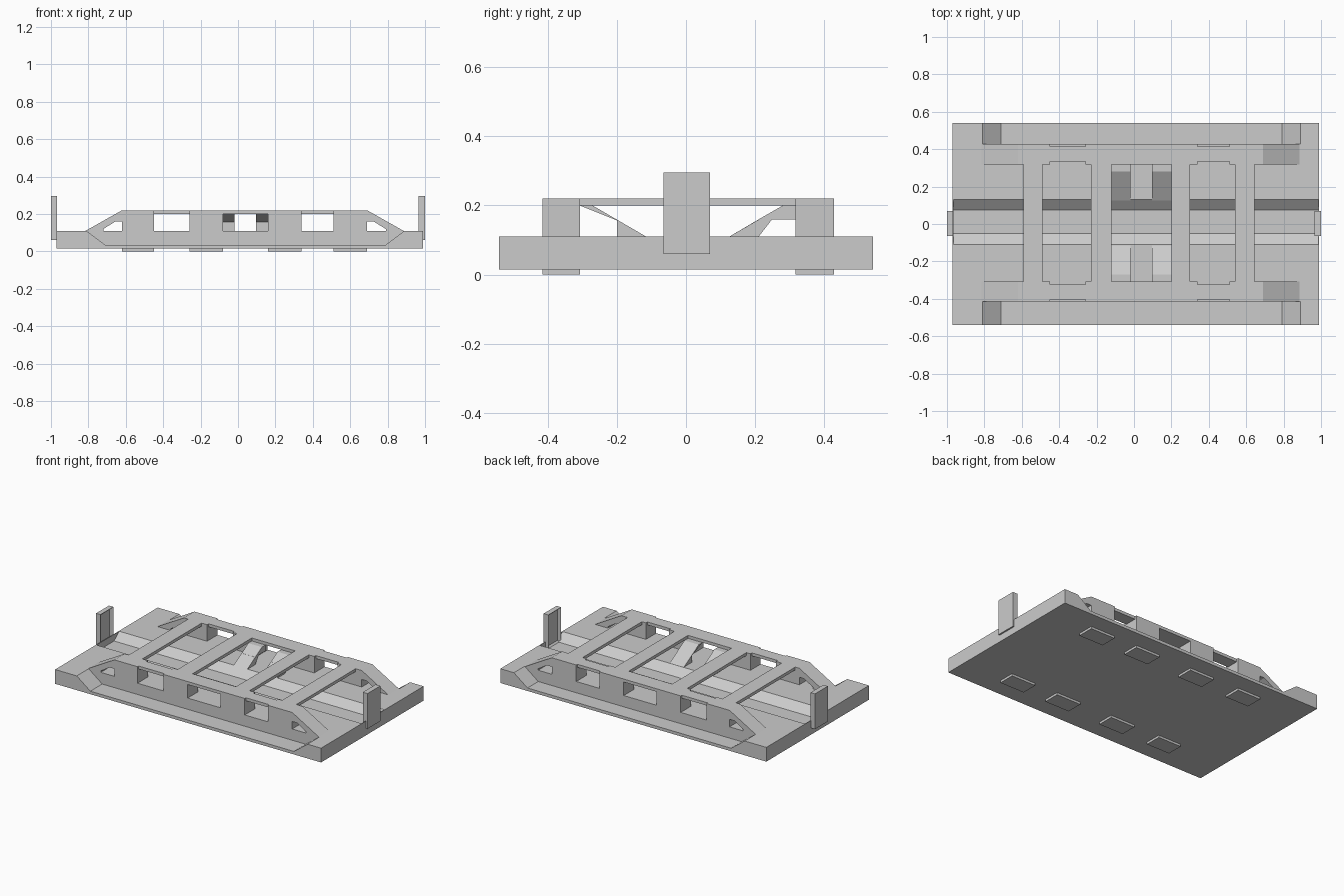
import bpy, bmesh

cube = bpy.data.objects.get("Cube")
if cube:
    bpy.data.objects.remove(cube, do_unlink=True)

grey = bpy.data.materials.new("plain grey")
grey.use_nodes = True
grey.diffuse_color = (0.6, 0.6, 0.6, 1)
grey.node_tree.nodes["Principled BSDF"].inputs["Base Color"].default_value = (0.6, 0.6, 0.6, 1)


def finish(name, bm):
    bmesh.ops.recalc_face_normals(bm, faces=bm.faces)
    mesh = bpy.data.meshes.new(name)
    bm.to_mesh(mesh)
    bm.free()
    mesh.materials.append(grey)
    obj = bpy.data.objects.new(name, mesh)
    bpy.context.collection.objects.link(obj)
    return obj


def prism(name, axis, profile, start, end):
    """Extrude a profile along x (profile in yz) or along y (profile in xz)."""
    bm = bmesh.new()
    place = (lambda a, b, t: (t, a, b)) if axis == "x" else (lambda a, b, t: (a, t, b))
    face = bm.faces.new([bm.verts.new(place(a, b, start)) for a, b in profile])
    grown = bmesh.ops.extrude_face_region(bm, geom=[face])["geom"]
    step = place(0, 0, end - start)
    bmesh.ops.translate(bm, vec=step, verts=[v for v in grown if isinstance(v, bmesh.types.BMVert)])
    return finish(name, bm)


def box(name, x, y, z):
    return prism(name, "y", [(x[0], z[0]), (x[1], z[0]), (x[1], z[1]), (x[0], z[1])], *y)


LEFT, RIGHT, BASE, DECK, TOP = -0.97, 0.99, 0.015, 0.11, 0.22
UNDER = 0.2
FRONT, BACK = (-0.415, -0.307), (0.317, 0.427)

# Deck slab with a sloped central channel closed at both ends
prism("deck_slab", "x", [
    (FRONT[0], BASE), (BACK[1], BASE), (BACK[1], DECK), (0.13, DECK),
    (0.075, 0.066), (-0.05, 0.066), (-0.11, DECK), (FRONT[0], DECK)], LEFT, RIGHT)
for x in (LEFT, RIGHT - 0.004):
    box("channel_end", (x, x + 0.004), (-0.11, 0.13), (0.03, DECK))

# Outer ledges with a recess that has sloped ends
ledge = [(LEFT, BASE), (RIGHT, BASE), (RIGHT, DECK), (0.89, DECK),
         (0.79, 0.035), (-0.71, 0.035), (-0.81, DECK), (LEFT, DECK)]
prism("front_ledge", "y", ledge, -0.54, FRONT[0])
prism("back_ledge", "y", ledge, BACK[1], 0.54)

# Side walls: columns through the deck, rails above the windows, sloped ends
columns = [(-0.62, -0.45), (-0.26, -0.08), (0.16, 0.34), (0.51, 0.69)]
for side, y in (("front", FRONT), ("back", BACK)):
    for x in columns:
        box(side + "_column", x, y, (0, TOP))
    for i in range(3):
        inset = 0 if i == 1 else 0.016
        if side == "front":
            span = (y[0] + 0.012 * (i != 1), y[1] - inset)
        else:
            span = (y[0] + inset, y[1] - 0.012 * (i != 1))
        box(side + "_rail", (columns[i][1], columns[i + 1][0]), span, (UNDER, TOP))
    for x, tip in ((-0.62, -1), (0.69, 1)):
        strut = [(0, TOP), (0.195, DECK), (0.1, DECK), (0.1, 0.12), (0.035, 0.16), (0, 0.16)]
        prism(side + "_end_strut", "y", [(x + tip * a, z) for a, z in strut], *y)

# Cross beams
for x in ((-0.59, -0.49), (-0.23, -0.12), (0.2, 0.3), (0.54, 0.645)):
    box("cross_beam", x, (FRONT[1], BACK[0]), (UNDER, TOP))

# Diagonal braces down to the deck
for x in ((-0.12, -0.02), (0.095, 0.2)):
    prism("front_brace", "x", [
        (-0.307, 0.2), (-0.27, 0.2), (-0.115, DECK), (-0.2, DECK), (-0.2, 0.157)], *x)
    prism("back_brace", "x", [
        (0.317, 0.2), (0.28, 0.2), (0.125, DECK), (0.21, DECK), (0.21, 0.16), (0.317, 0.16)], *x)

# End plates with a recessed panel on the inner face
for name, x, inward in (("right_end_plate", (-1, -0.967), 1), ("left_end_plate", (0.965, 1), -1)):
    plate = box(name, x, (-0.065, 0.07), (0.06, 0.295))
    bm = bmesh.new()
    bm.from_mesh(plate.data)
    inner = [f for f in bm.faces if f.normal.x * inward > 0.9]
    bmesh.ops.inset_region(bm, faces=inner, thickness=0.022)
    bmesh.ops.translate(bm, vec=(-0.018 * inward, 0, 0), verts=inner[0].verts)
    bm.to_mesh(plate.data)
    bm.free()
